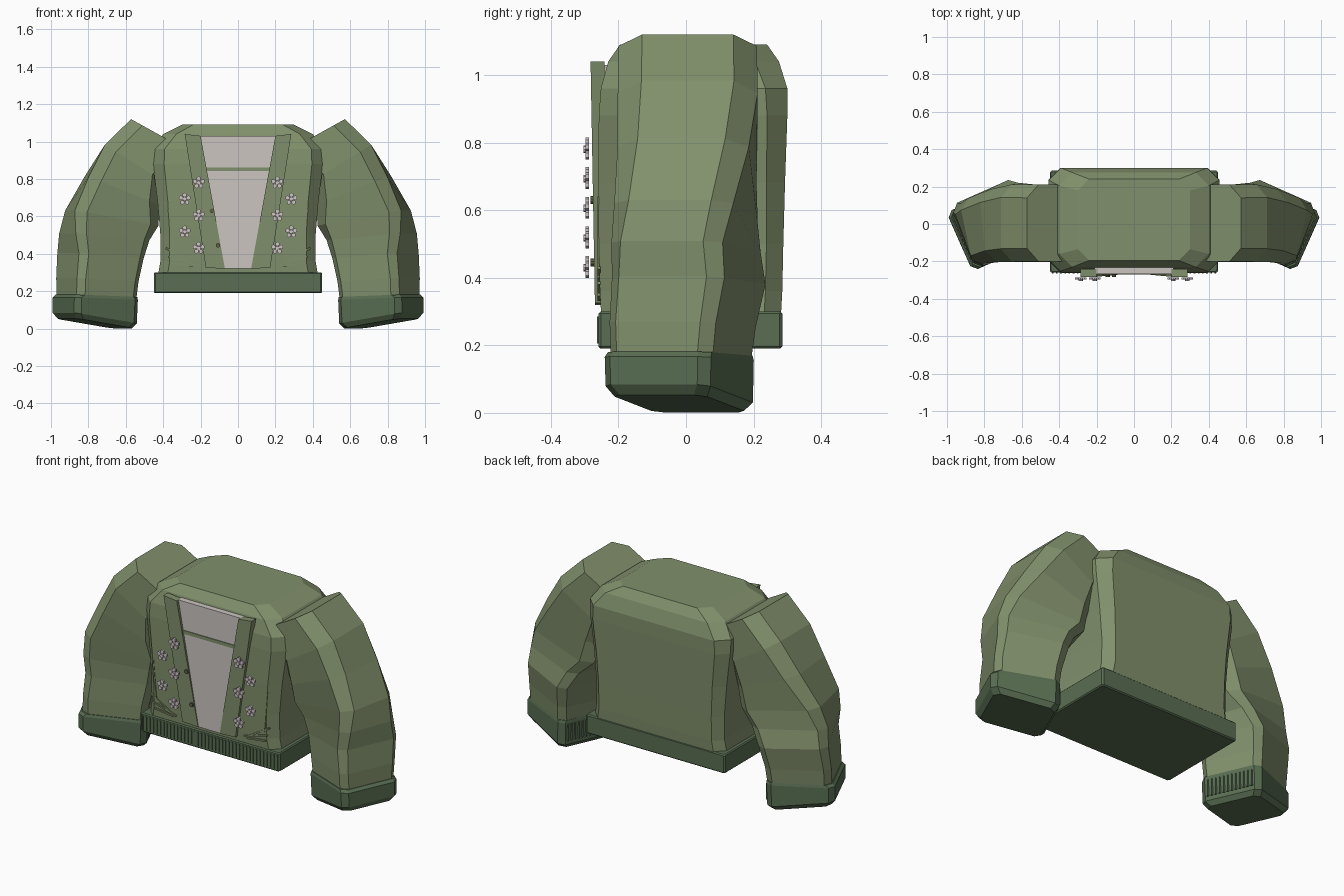
import bpy, bmesh, math
from mathutils import Vector, Matrix

cube = bpy.data.objects.get("Cube")
if cube:
    bpy.data.objects.remove(cube, do_unlink=True)


def material(name, rgb):
    m = bpy.data.materials.new(name)
    m.use_nodes = True
    m.diffuse_color = (*rgb, 1)
    m.node_tree.nodes["Principled BSDF"].inputs["Base Color"].default_value = (*rgb, 1)
    return m


KNIT = material("sage green knit", (0.22, 0.28, 0.15))
RIB = material("dark green ribbing", (0.1, 0.155, 0.085))
SHIRT = material("pale grey shirt", (0.6, 0.56, 0.53))
PETAL = material("pale pink petal", (0.62, 0.55, 0.58))
BUTTON = material("dark olive button", (0.1, 0.12, 0.06))


def finish(name, bm, mat):
    bmesh.ops.recalc_face_normals(bm, faces=bm.faces)
    mesh = bpy.data.meshes.new(name)
    bm.to_mesh(mesh)
    bm.free()
    mesh.materials.append(mat)
    obj = bpy.data.objects.new(name, mesh)
    bpy.context.collection.objects.link(obj)
    return obj


def loft(name, rings, mat):
    """Skin a list of equal point rings and close both ends."""
    bm = bmesh.new()
    loops = [[bm.verts.new(p) for p in ring] for ring in rings]
    n = len(loops[0])
    for a, b in zip(loops, loops[1:]):
        for i in range(n):
            j = (i + 1) % n
            bm.faces.new((a[i], a[j], b[j], b[i]))
    bm.faces.new(loops[0])
    bm.faces.new(loops[-1])
    return finish(name, bm, mat)


def octagon(hu, hv, c):
    """Rectangle with chamfered corners."""
    return [(hu, -hv + c), (hu, hv - c), (hu - c, hv), (-hu + c, hv),
            (-hu, hv - c), (-hu, -hv + c), (-hu + c, -hv), (hu - c, -hv)]


def axes(yaw, pitch):
    a, p = math.radians(yaw), math.radians(pitch)
    u = Vector((math.cos(p) * math.cos(a), -math.cos(p) * math.sin(a), math.sin(p)))
    return u, Vector((math.sin(a), math.cos(a), 0))


def arm_ring(side, x, y, z, hu, hv, yaw, pitch, chamfer):
    u, v = axes(yaw, pitch)
    pts = [Vector((x, y, z)) + u * s + v * t for s, t in octagon(hu, hv, chamfer)]
    return [(p.x * side, p.y, p.z) for p in pts]


def bars(name, segments, width, mat):
    """Thin square bars between pairs of points."""
    bm = bmesh.new()
    for p, q in segments:
        p, q = Vector(p), Vector(q)
        turn = (q - p).to_track_quat('Z', 'Y').to_matrix().to_4x4()
        size = Matrix.Diagonal((width, width, (q - p).length, 1))
        bmesh.ops.create_cube(bm, size=1, matrix=Matrix.Translation((p + q) / 2) @ turn @ size)
    return finish(name, bm, mat)


def panel(name, pts, front, back, mat, lean=0.0):
    """Extrude an x/z outline along y, leaning forward with height."""
    rings = [[(x, y - lean * (z - 0.68), z) for x, z in pts] for y in (front, back)]
    return loft(name, rings, mat)


def disc(bm, x, y, z, radius, depth, sides):
    m = Matrix.Translation((x, y, z)) @ Matrix.Rotation(math.pi / 2, 4, 'X')
    bmesh.ops.create_cone(bm, cap_ends=True, segments=sides, radius1=radius,
                          radius2=radius, depth=depth, matrix=m)


# Torso: height, half width, front, back, corner chamfer
torso = [(0.27, 0.43, -0.25, 0.28, 0.05), (0.36, 0.415, -0.255, 0.285, 0.05),
         (0.5, 0.415, -0.258, 0.288, 0.05), (0.68, 0.43, -0.26, 0.293, 0.055),
         (0.88, 0.455, -0.258, 0.30, 0.06), (0.96, 0.457, -0.252, 0.30, 0.065),
         (1.04, 0.40, -0.23, 0.275, 0.07), (1.09, 0.30, -0.195, 0.24, 0.06)]
rings = []
for z, hx, front, back, c in torso:
    mid, hy = (front + back) / 2, (back - front) / 2
    rings.append([(x, mid + y, z) for x, y in octagon(hx, hy, c)])
loft("jacket_body", rings, KNIT)

# Ribbed hem
loft("hem_band", [[(x, 0.013 + y, z) for x, y in octagon(0.45 - i, 0.272 - i, 0.008)]
                  for z, i in ((0.19, 0.006), (0.196, 0), (0.294, 0), (0.3, 0.006))], RIB)
bars("hem_ribs", [((-0.435 + i * 0.87 / 39, -0.259, 0.205), (-0.435 + i * 0.87 / 39, -0.259, 0.285))
                  for i in range(40)], 0.009, RIB)

# Shirt showing in the opening
panel("shirt_front", [(-0.21, 1.03), (0.21, 1.03), (0.08, 0.32), (-0.08, 0.32)], -0.266, -0.2, SHIRT)
panel("neck_strip", [(-0.18, 0.862), (0.18, 0.862), (0.18, 0.842), (-0.18, 0.842)],
      -0.27, -0.262, KNIT)

# Sleeve sections: x, y, z, half width, half depth, yaw, pitch, chamfer
sleeve = [(0.41, 0.005, 1.03, 0.185, 0.205, 0, 29, 0.07),
          (0.555, 0.005, 0.885, 0.185, 0.207, 0, 32, 0.07),
          (0.62, 0.003, 0.735, 0.205, 0.195, 5, 22, 0.065),
          (0.675, 0, 0.59, 0.232, 0.18, 12, 10, 0.055),
          (0.715, 0, 0.49, 0.21, 0.175, 20, 5, 0.045),
          (0.735, 0.008, 0.39, 0.19, 0.182, 24, 4, 0.04),
          (0.752, -0.01, 0.26, 0.18, 0.172, 24, 3, 0.035),
          (0.757, -0.015, 0.16, 0.175, 0.165, 24, 2, 0.035)]
cuff = [(0.757, -0.017, 0.175, 0.178, 0.168, 24, 2, 0.03),
        (0.763, -0.02, 0.16, 0.186, 0.172, 24, 2, 0.03),
        (0.766, -0.02, 0.055, 0.186, 0.17, 24, 9, 0.03),
        (0.766, -0.02, 0.027, 0.165, 0.15, 24, 9, 0.03)]

for side, label in ((1, "left"), (-1, "right")):
    loft(label + "_sleeve", [arm_ring(side, *r) for r in sleeve], KNIT)
    loft(label + "_cuff", [arm_ring(side, *r) for r in cuff], RIB)

    # Ribs on the inner face of the cuff
    u, v = axes(24, 0)
    ribs = []
    for i in range(12):
        p = Vector((0.765, -0.02, 0)) - u * 0.186 + v * (-0.125 + i * 0.25 / 11)
        ribs.append(((p.x * side, p.y, 0.05), (p.x * side, p.y, 0.145)))
    bars(label + "_cuff_ribs", ribs, 0.01, RIB)

    # Front band beside the opening
    band = [(0.2, 1.03), (0.285, 1.04), (0.172, 0.325), (0.07, 0.32)]
    panel(label + "_front_band", [(x * side, z) for x, z in band], -0.276, -0.235, KNIT, 0.018)

    # Creases near the waist
    creases = [((0.37, 0.64), (0.35, 0.4)), ((0.385, 0.43), (0.25, 0.35)),
               ((0.37, 0.385), (0.22, 0.34)), ((0.36, 0.35), (0.24, 0.335))]
    bars(label + "_creases", [((a * side, -0.257, b), (c * side, -0.257, d))
                              for (a, b), (c, d) in creases], 0.009, KNIT)

    # Flowers in a zigzag down the front
    bm = bmesh.new()
    for i in range(5):
        x, z = side * (0.285 if i % 2 else 0.21), 0.78 - i * 0.0875
        for k in range(5):
            a = math.radians(90 + k * 72)
            disc(bm, x + 0.022 * math.cos(a), -0.292, z + 0.022 * math.sin(a), 0.0125, 0.01, 6)
        disc(bm, x, -0.297, z, 0.011, 0.014, 8)
    finish(label + "_flowers", bm, PETAL)

# Buttons on the right band
bm = bmesh.new()
for x, z in ((-0.14, 0.63), (-0.107, 0.445)):
    disc(bm, x, -0.277, z, 0.012, 0.012, 10)
finish("buttons", bm, BUTTON)
